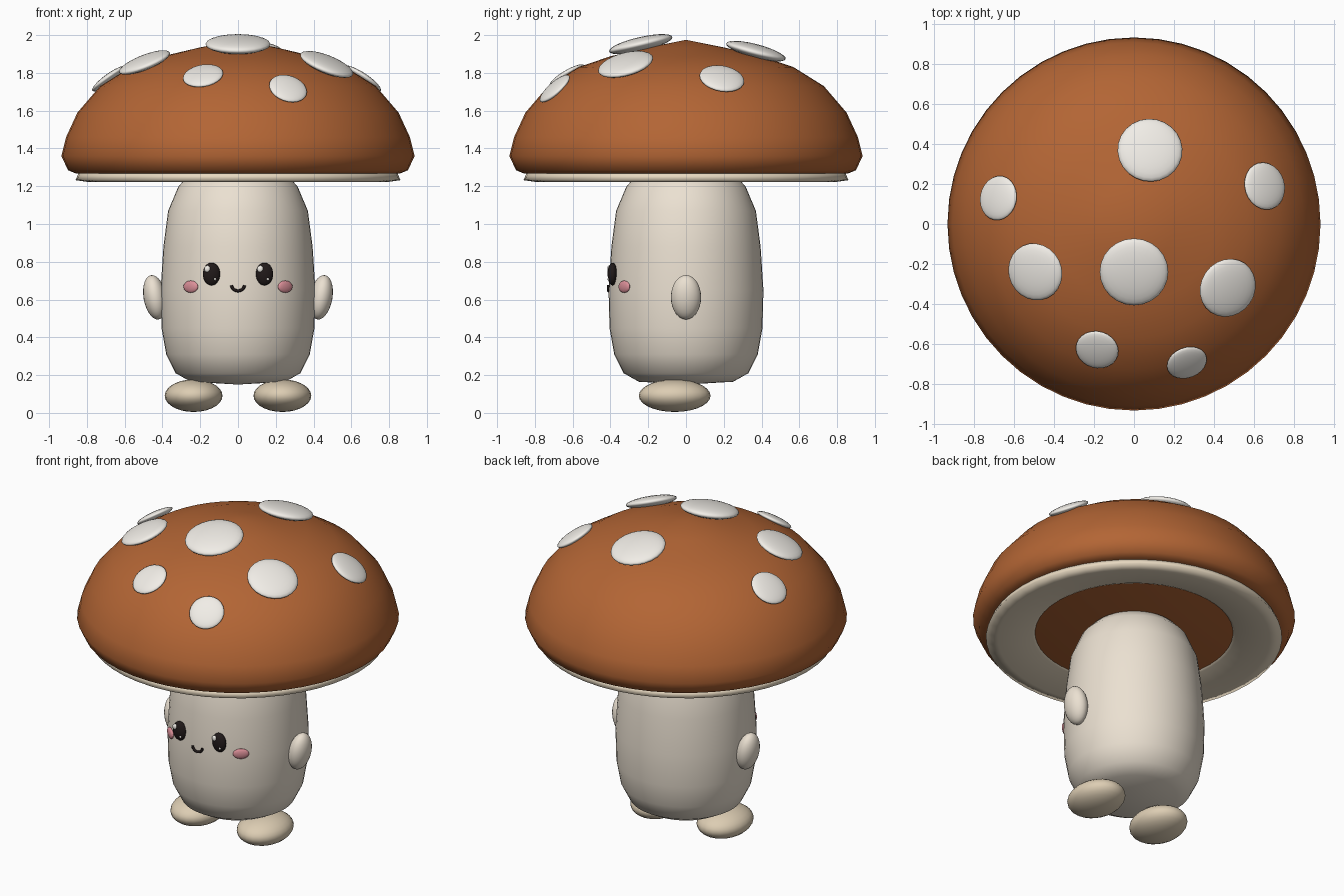
import bpy, math
from mathutils import Vector, Matrix

if "Cube" in bpy.data.objects:
    bpy.data.objects.remove(bpy.data.objects["Cube"])


def material(name, rgb):
    m = bpy.data.materials.new(name)
    m.diffuse_color = (*rgb, 1)
    m.use_nodes = True
    m.node_tree.nodes["Principled BSDF"].inputs["Base Color"].default_value = m.diffuse_color
    return m


BROWN = material("cap_brown", (0.45, 0.13, 0.035))
CREAM = material("stem_cream", (0.83, 0.75, 0.64))
GILL = material("gill_cream", (0.80, 0.69, 0.53))
TAN = material("foot_tan", (0.72, 0.61, 0.45))
WHITE = material("spot_white", (0.88, 0.85, 0.80))
BLACK = material("eye_black", (0.015, 0.01, 0.01))
PINK = material("cheek_pink", (0.72, 0.28, 0.32))


def lathe(name, profile, mat, n=48, closed=False):
    """Revolve (radius, z) points around z; radius 0 becomes a pole."""
    verts, rings, faces = [], [], []
    for r, z in profile:
        k = 1 if r == 0 else n
        rings.append([len(verts) + i % k for i in range(n)])
        verts += [(r * math.cos(2 * math.pi * i / n), r * math.sin(2 * math.pi * i / n), z)
                  for i in range(k)]
    pairs = list(zip(rings, rings[1:]))
    if closed:
        pairs.append((rings[-1], rings[0]))
    for a, b in pairs:
        for i in range(n):
            j = (i + 1) % n
            faces.append(list(dict.fromkeys((a[i], a[j], b[j], b[i]))))
    me = bpy.data.meshes.new(name)
    me.from_pydata(verts, [], faces)
    me.shade_smooth()
    me.materials.append(mat)
    ob = bpy.data.objects.new(name, me)
    bpy.context.collection.objects.link(ob)
    return ob


def ellipsoid(name, loc, radii, mat, rot=Matrix(), seg=24, rings=14):
    bpy.ops.mesh.primitive_uv_sphere_add(segments=seg, ring_count=rings, radius=1)
    ob = bpy.context.object
    ob.name = name
    ob.data.transform(rot.to_4x4() @ Matrix.Diagonal((*radii, 1)))
    ob.location = loc
    ob.data.shade_smooth()
    ob.data.materials.append(mat)
    return ob


# Stem: rounded barrel running up into the cap
lathe("stem", [(0, 0.15), (0.25, 0.165), (0.33, 0.21), (0.38, 0.31), (0.405, 0.45),
               (0.41, 0.65), (0.395, 0.88), (0.37, 1.07), (0.315, 1.2), (0.25, 1.27),
               (0, 1.3)], CREAM)

# Cap: domed top with a closed underside
DOME = [(0, 1.975), (0.2, 1.935), (0.4, 1.888), (0.57, 1.83), (0.73, 1.73),
        (0.85, 1.59), (0.91, 1.46), (0.935, 1.36), (0.90, 1.285)]
lathe("cap", list(reversed(DOME + [(0.86, 1.268), (0, 1.255)])), BROWN)

# Gill ring under the cap
lathe("gill_ring", [(0.55, 1.275), (0.59, 1.257), (0.79, 1.222), (0.86, 1.232),
                    (0.845, 1.268), (0.79, 1.28)], GILL, closed=True)


def dome_z(r):
    for (r0, z0), (r1, z1) in zip(DOME, DOME[1:]):
        if r0 <= r <= r1:
            return z0 + (z1 - z0) * (r - r0) / (r1 - r0)


# Cap spots: flattened balls tilted to the dome
SPOTS = [(0.08, 0.37, 1.915, 0.163), (0, -0.24, 1.952, 0.172), (-0.495, -0.24, 1.855, 0.145),
         (0.47, -0.32, 1.845, 0.15), (-0.68, 0.13, 1.77, 0.112), (0.655, 0.19, 1.77, 0.12),
         (-0.185, -0.63, 1.785, 0.108), (0.265, -0.695, 1.717, 0.103)]
for i, (x, y, z, s) in enumerate(SPOTS):
    r = math.hypot(x, y)
    slope = (dome_z(r - 0.06) - dome_z(r + 0.06)) / 0.12
    normal = Vector((x / r * slope, y / r * slope, 1))
    tilt = normal.to_track_quat('Z', 'Y').to_matrix()
    ellipsoid(f"cap_spot_{i + 1}", (x, y, z), (s, s, s * 0.22), WHITE, tilt)

# Paired parts
for side, sx in (("left", -1), ("right", 1)):
    ellipsoid(f"{side}_foot", (sx * 0.235, -0.06, 0.091), (0.153, 0.19, 0.086), TAN)
    ellipsoid(f"{side}_arm", (sx * 0.44, 0, 0.612), (0.06, 0.08, 0.119), CREAM,
              Matrix.Rotation(sx * math.radians(10), 3, 'Y'))
    ellipsoid(f"{side}_eye", (sx * 0.14, -0.389, 0.735), (0.046, 0.026, 0.06), BLACK)
    ellipsoid(f"{side}_eye_shine", (sx * 0.14 - 0.022, -0.407, 0.762), (0.017, 0.01, 0.018),
              WHITE, seg=12, rings=8)
    ellipsoid(f"{side}_eye_glint", (sx * 0.14 + 0.018, -0.409, 0.708), (0.007, 0.006, 0.007),
              WHITE, seg=12, rings=8)
    ellipsoid(f"{side}_cheek", (sx * 0.25, -0.327, 0.668), (0.047, 0.014, 0.032), PINK,
              Matrix.Rotation(sx * math.radians(37), 3, 'Z'))

# Mouth: small smiling tube
cu = bpy.data.curves.new("mouth", 'CURVE')
cu.dimensions = '3D'
cu.bevel_depth = 0.008
cu.bevel_resolution = 2
cu.use_fill_caps = True
sp = cu.splines.new('POLY')
sp.points.add(10)
for i, p in enumerate(sp.points):
    a = math.pi * (1 + i / 10)
    p.co = (0.034 * math.cos(a), -0.41, 0.676 + 0.03 * math.sin(a), 1)
cu.materials.append(BLACK)
bpy.context.collection.objects.link(bpy.data.objects.new("mouth", cu))
